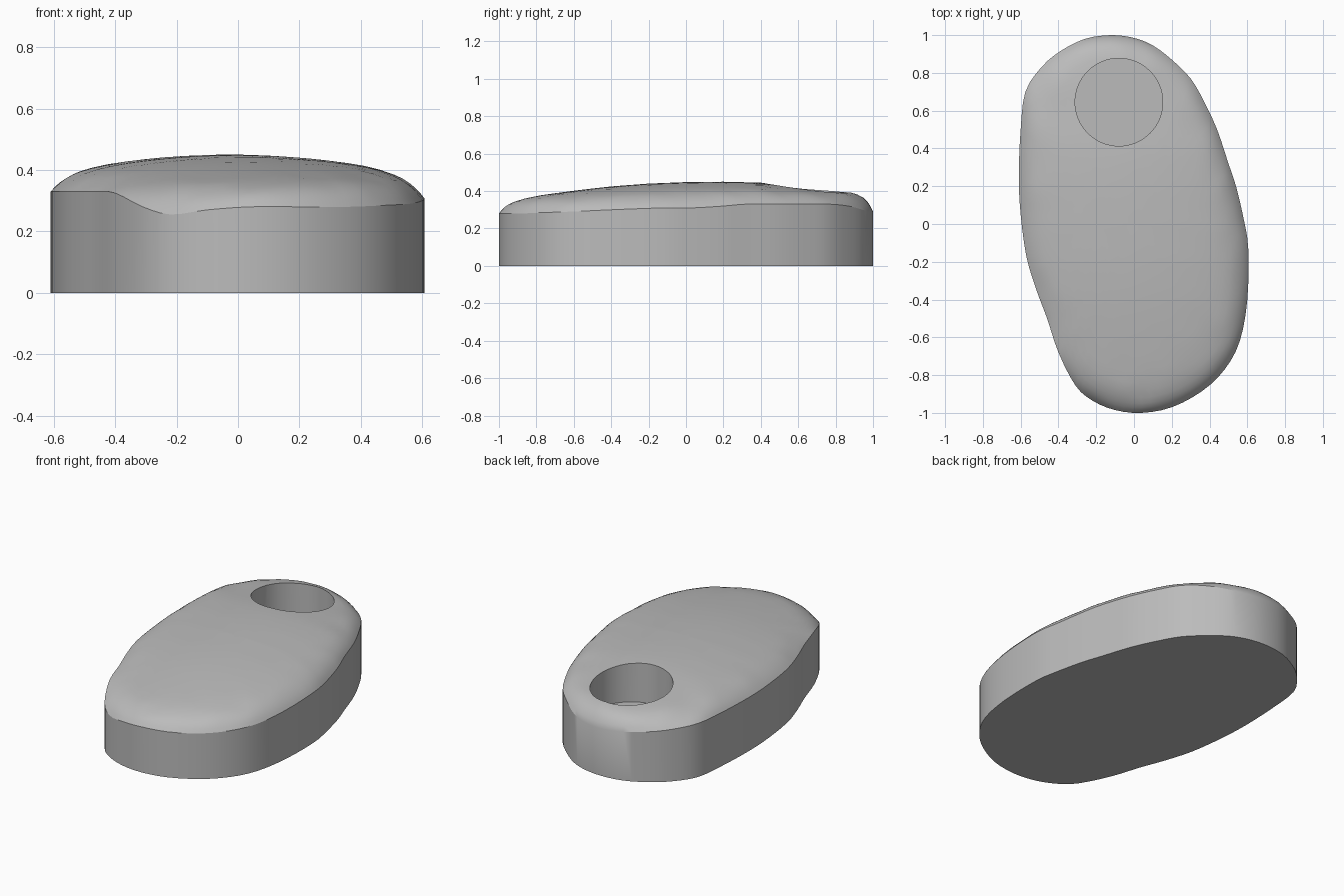
import bpy
import bmesh
from mathutils import Vector, noise

default_cube = bpy.data.objects.get("Cube")
if default_cube:
    bpy.data.objects.remove(default_cube, do_unlink=True)

# Wall rim: x, y and rim height, clockwise from the back
RIM = [Vector(p) for p in (
    (-.12, 1, .29), (0, .985, .29), (.1, .945, .3), (.2, .87, .32), (.3, .77, .33),
    (.37, .65, .33), (.44, .5, .33), (.5, .32, .33), (.54, .2, .32), (.58, .03, .31),
    (.605, -.13, .31), (.6, -.4, .3), (.56, -.62, .29), (.48, -.77, .285),
    (.36, -.885, .28), (.2, -.97, .28), (.04, -1, .28), (-.1, -.985, .27),
    (-.22, -.935, .255), (-.31, -.855, .28), (-.4, -.68, .325), (-.46, -.5, .33),
    (-.52, -.34, .33), (-.57, -.17, .33), (-.6, .05, .33), (-.61, .25, .33),
    (-.6, .5, .33), (-.575, .7, .33), (-.49, .83, .32), (-.39, .915, .31),
    (-.26, .98, .3))]

# Height of the crown along the length
SPINE = [(-1, .34), (-.8, .375), (-.6, .402), (-.4, .425), (-.2, .44), (0, .448),
         (.2, .45), (.4, .445), (.6, .425), (.8, .405), (1, .385)]

RINGS = (.985, .97, .95, .92, .88, .84, .78, .7, .6, .5, .4, .3, .2, .1)
STEPS = 3


def smooth_loop(points):
    """Closed Catmull-Rom curve through the points."""
    result = []
    count = len(points)
    for i in range(count):
        a, b, c, d = (points[(i + k) % count] for k in (-1, 0, 1, 2))
        for s in range(STEPS):
            t = s / STEPS
            result.append(b + (c - a) * t / 2
                          + (a - b * 2.5 + c * 2 - d / 2) * t * t
                          + (b * 3 - c * 3 + d - a) * t ** 3 / 2)
    return result


def spine_height(y):
    for (y0, z0), (y1, z1) in zip(SPINE, SPINE[1:]):
        if y <= y1:
            return z0 + (z1 - z0) * (y - y0) / (y1 - y0)
    return SPINE[-1][1]


def crown_point(rim, t):
    """Point on the domed top, t of the way from the middle to the rim."""
    x, y = rim.x * t, rim.y * t
    dome = spine_height(y) - 0.2 * (x + 0.15 * y) ** 2
    edge = t ** (12 + 14 * y * y)
    bump = 0.012 * noise.noise(Vector((x, y, 0)) * 9) * t ** 6 * (1 - edge)
    return Vector((x, y, dome + (rim.z - dome) * edge + bump))


def mesh_object(name, bm, material):
    bmesh.ops.recalc_face_normals(bm, faces=bm.faces)
    mesh = bpy.data.meshes.new(name)
    bm.to_mesh(mesh)
    bm.free()
    mesh.materials.append(material)
    obj = bpy.data.objects.new(name, mesh)
    bpy.context.collection.objects.link(obj)
    return obj


grey = bpy.data.materials.new("plain grey")
grey.use_nodes = True
colour = (0.5, 0.5, 0.5, 1)
grey.diffuse_color = colour
grey.node_tree.nodes["Principled BSDF"].inputs["Base Color"].default_value = colour

# Body: flat base, upright wall, domed top
outline = smooth_loop(RIM)
bm = bmesh.new()
loops = [[bm.verts.new((p.x, p.y, 0)) for p in outline],
         [bm.verts.new(p) for p in outline]]
loops += [[bm.verts.new(crown_point(p, t)) for p in outline] for t in RINGS]
count = len(outline)
for low, high in zip(loops, loops[1:]):
    for i in range(count):
        j = (i + 1) % count
        bm.faces.new((low[i], low[j], high[j], high[i]))
middle = bm.verts.new(crown_point(outline[0], 0))
for i in range(count):
    bm.faces.new((loops[-1][i], loops[-1][(i + 1) % count], middle))
bm.faces.new(loops[0])
body = mesh_object("pebble_body", bm, grey)

# Round blind hole near the back
FLOOR, ABOVE = 0.2, 0.7
bm = bmesh.new()
bmesh.ops.create_cone(bm, cap_ends=True, segments=64, radius1=0.232, radius2=0.232,
                      depth=ABOVE - FLOOR)
cutter = mesh_object("hole_cutter", bm, grey)
cutter.location = (-0.08, 0.645, (FLOOR + ABOVE) / 2)
cutter.hide_render = True

bpy.context.view_layer.objects.active = body
body.select_set(True)
cut = body.modifiers.new("hole", 'BOOLEAN')
cut.operation = 'DIFFERENCE'
cut.solver = 'EXACT'
cut.object = cutter
bpy.context.view_layer.update()
bpy.ops.object.modifier_apply(modifier=cut.name)
bpy.data.objects.remove(cutter, do_unlink=True)

bpy.ops.object.shade_smooth_by_angle(angle=0.5)
